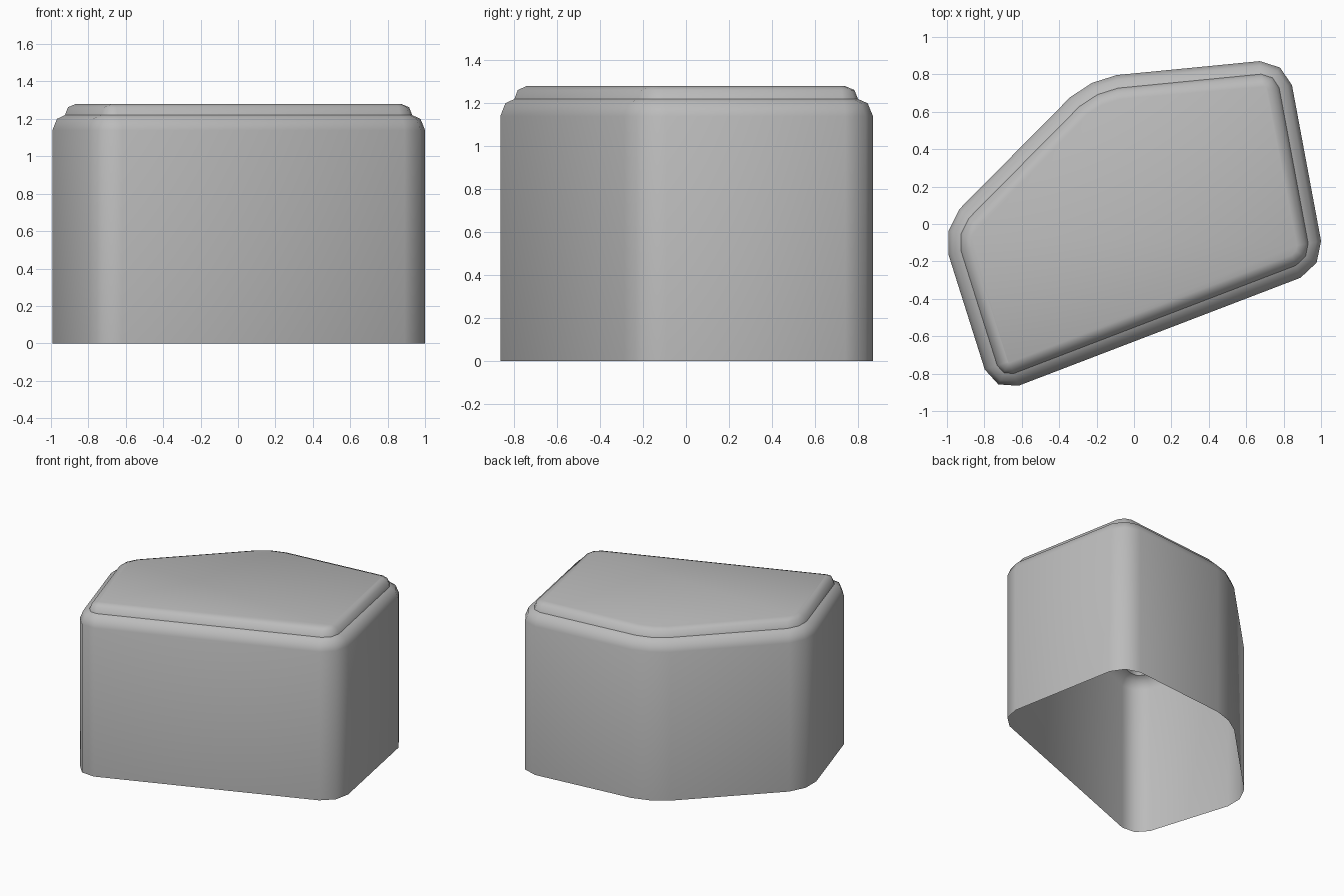
import bpy
from mathutils import Vector

cube = bpy.data.objects.get("Cube")
if cube:
    bpy.data.objects.remove(cube, do_unlink=True)

grey = bpy.data.materials.new("plain grey")
grey.use_nodes = True
colour = (0.5, 0.5, 0.5, 1)
grey.diffuse_color = colour
grey.node_tree.nodes["Principled BSDF"].inputs["Base Color"].default_value = colour

# Sharp corners of the five-sided footprint, counter-clockwise
CORNERS = [Vector(p) for p in ((-0.754, -0.917), (1.027, -0.235), (0.818, 0.885),
                               (-0.238, 0.782), (-1.036, -0.024))]
CUT = 0.146    # length trimmed from each edge at a corner
ROUND = 0.62   # how far the corner's middle point is pulled in


def ring(inset, z):
    """Footprint with trimmed corners, moved inward by inset."""
    points = []
    for i, corner in enumerate(CORNERS):
        back = (CORNERS[i - 1] - corner).normalized()
        ahead = (CORNERS[(i + 1) % len(CORNERS)] - corner).normalized()
        inward = (back + ahead).normalized()
        cos_half = abs(ahead.cross(inward))
        tan_half = ahead.dot(inward) / cos_half
        tip = corner + inward * inset / cos_half
        trim = max(CUT - inset * tan_half, 0.008)
        a, b = tip + back * trim, tip + ahead * trim
        points += [a, tip.lerp((a + b) / 2, ROUND), b]
    return [(p.x, p.y, z) for p in points]


def loft(name, profile, close_top):
    """Skin the rings of an (inset, height) profile."""
    rings = [ring(*step) for step in profile]
    n = len(rings[0])
    verts = [v for r in rings for v in r]
    faces = [(k * n + i, k * n + (i + 1) % n, (k + 1) * n + (i + 1) % n, (k + 1) * n + i)
             for k in range(len(rings) - 1) for i in range(n)]
    if close_top:
        faces.append(tuple(range(len(verts) - n, len(verts))))
    mesh = bpy.data.meshes.new(name)
    mesh.from_pydata(verts, [], faces)
    mesh.materials.append(grey)
    mesh.shade_smooth()
    obj = bpy.data.objects.new(name, mesh)
    bpy.context.collection.objects.link(obj)
    return obj


# Hollow body, open underneath, with a rounded shoulder
loft("body_shell", [(0, 0), (0, 1.14), (0.025, 1.2), (0.07, 1.22)], False)
# Raised lid with a rounded rim
loft("top_lid", [(0.07, 1.22), (0.087, 1.262), (0.13, 1.28)], True)
